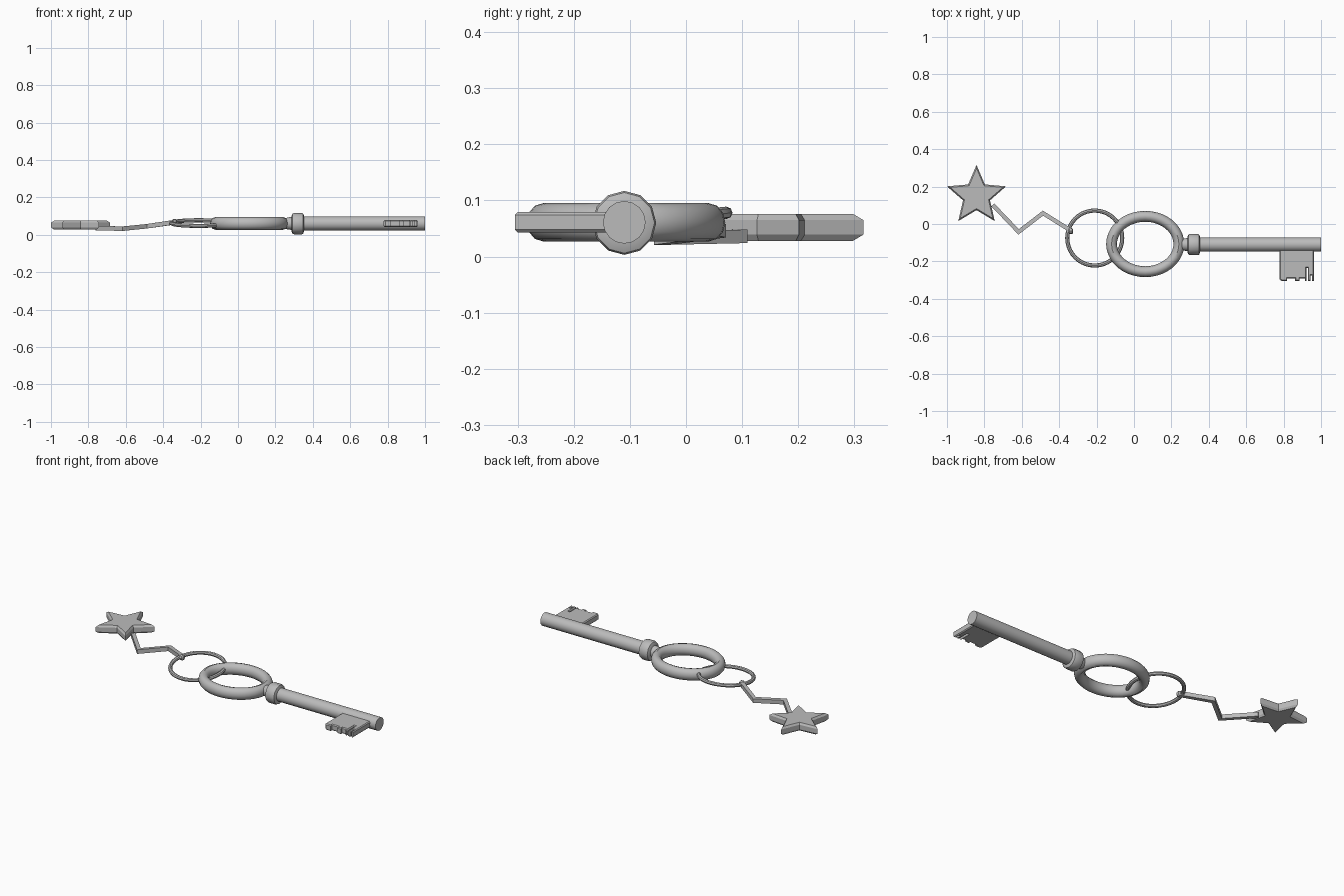
import bpy, bmesh, math

if "Cube" in bpy.data.objects:
    bpy.data.objects.remove(bpy.data.objects["Cube"])

metal = bpy.data.materials.new("grey_metal")
metal.diffuse_color = (0.5, 0.5, 0.5, 1)
metal.use_nodes = True
metal.node_tree.nodes["Principled BSDF"].inputs["Base Color"].default_value = metal.diffuse_color


def make(name, rings, closed=False, smooth=True):
    """Skin a list of equal-length point rings; closed joins last ring to first."""
    bm = bmesh.new()
    vs = [[bm.verts.new(p) for p in r] for r in rings]
    n, m = len(vs), len(vs[0])
    for i in range(n if closed else n - 1):
        a, b = vs[i], vs[(i + 1) % n]
        for j in range(m):
            k = (j + 1) % m
            bm.faces.new((a[j], a[k], b[k], b[j]))
    if not closed:
        bm.faces.new(vs[0])
        bm.faces.new(vs[-1])
    bmesh.ops.recalc_face_normals(bm, faces=bm.faces)
    me = bpy.data.meshes.new(name)
    bm.to_mesh(me)
    bm.free()
    ob = bpy.data.objects.new(name, me)
    bpy.context.collection.objects.link(ob)
    me.materials.append(metal)
    if smooth:
        bpy.ops.object.select_all(action='DESELECT')
        ob.select_set(True)
        bpy.context.view_layer.objects.active = ob
        bpy.ops.object.shade_smooth_by_angle(angle=math.radians(35))
    return ob


def turned(name, profile, cy, cz, n):
    """Revolve (x, radius) pairs round an axis along x."""
    ang = [2 * math.pi * k / n for k in range(n)]
    return make(name, [[(x, cy + r * math.sin(t), cz + r * math.cos(t)) for t in ang]
                       for x, r in profile])


def oval_ring(name, c, a, b, rw, rz, lift, n, m):
    """Oval loop; lift raises the +y side and lowers the -y side."""
    rings = []
    for i in range(n):
        t = 2 * math.pi * i / n
        nx, ny = math.cos(t) * b, math.sin(t) * a
        d = math.hypot(nx, ny)
        ring = []
        for j in range(m):
            s = 2 * math.pi * j / m
            w = rw * math.cos(s)
            ring.append((c[0] + a * math.cos(t) + w * nx / d,
                         c[1] + b * math.sin(t) + w * ny / d,
                         c[2] + lift * math.sin(t) + rz * math.sin(s)))
        rings.append(ring)
    return make(name, rings, closed=True)


def plate(name, outline, inset, z0, z1, ch):
    """Flat plate with chamfered rims."""
    return make(name, [[(*p, z) for p in pts] for pts, z in
                       ((inset, z0), (outline, z0 + ch), (outline, z1 - ch), (inset, z1))],
                smooth=False)


# Key: oval handle, neck, collar and shaft
KY, KZ = -0.11, 0.061
oval_ring("key_handle", (0.06, -0.107, KZ), 0.18, 0.148, 0.029, 0.034, 0, 40, 12)
turned("key_neck", [(0.235, 0.02), (0.265, 0.032), (0.30, 0.036)], KY, KZ, 16)
turned("key_collar", [(0.285, 0.04), (0.292, 0.054), (0.299, 0.057), (0.341, 0.057),
                      (0.348, 0.054), (0.354, 0.04)], KY, 0.06, 12)
turned("key_shaft", [(0.29, 0.038), (1.0, 0.038)], KY, KZ, 16)

# Toothed bit of the key
lo, hi, tip = 0.778, 0.962, -0.305
notches = [(0.818, 0.862, 0.013), (0.884, 0.914, 0.013), (0.921, 0.931, 0.07),
           (0.944, 0.952, 0.03)]


def bit_outline(e):
    pts = [(lo + e, KY), (lo + e, tip + e + 0.008), (lo + e + 0.01, tip + e)]
    for a, b, d in notches:
        g = min(e, 0.003)
        pts += [(a - g, tip + e), (a - g, tip + d + e), (b + g, tip + d + e), (b + g, tip + e)]
    return pts + [(hi - e, tip + e), (hi - e, KY)]


plate("key_bit", bit_outline(0), bit_outline(0.005), 0.043, 0.079, 0.005)

# Split ring, linked through the handle
oval_ring("split_ring", (-0.21, -0.075, 0.063), 0.147, 0.147, 0.011, 0.011, 0.015, 40, 8)

# Zigzag connector, square rod with mitred corners
path = [(-0.755, 0.102, 0.036), (-0.617, -0.042, 0.033), (-0.487, 0.058, 0.046),
        (-0.335, -0.037, 0.068)]


def unit(p, q):
    d = math.hypot(q[0] - p[0], q[1] - p[1])
    return (q[0] - p[0]) / d, (q[1] - p[1]) / d


rings = []
for i, p in enumerate(path):
    d0 = unit(path[max(i - 1, 0)], path[max(i, 1)])
    d1 = unit(path[min(i, 2)], path[min(i + 1, 3)])
    sx, sy = -(d0[1] + d1[1]), d0[0] + d1[0]
    k = 0.011 * 2 / (sx * sx + sy * sy)
    rings.append([(p[0] + u * k * sx, p[1] + u * k * sy, p[2] + v * 0.012)
                  for u, v in ((1, -1), (1, 1), (-1, 1), (-1, -1))])
make("zigzag_connector", rings, smooth=False)

# Clasp where the connector grips the ring
turned("ring_clasp", [(-0.352, 0.01), (-0.346, 0.016), (-0.332, 0.016), (-0.326, 0.01)],
       -0.038, 0.068, 8)


# Star charm
def star(s):
    return [(-0.842 + s * r * math.cos(t), 0.15 + s * r * math.sin(t))
            for r, t in ((0.166 if k % 2 == 0 else 0.076, math.pi / 2 + k * math.pi / 5)
                         for k in range(10))]


plate("star_charm", star(1), star(0.89), 0.028, 0.076, 0.011)
